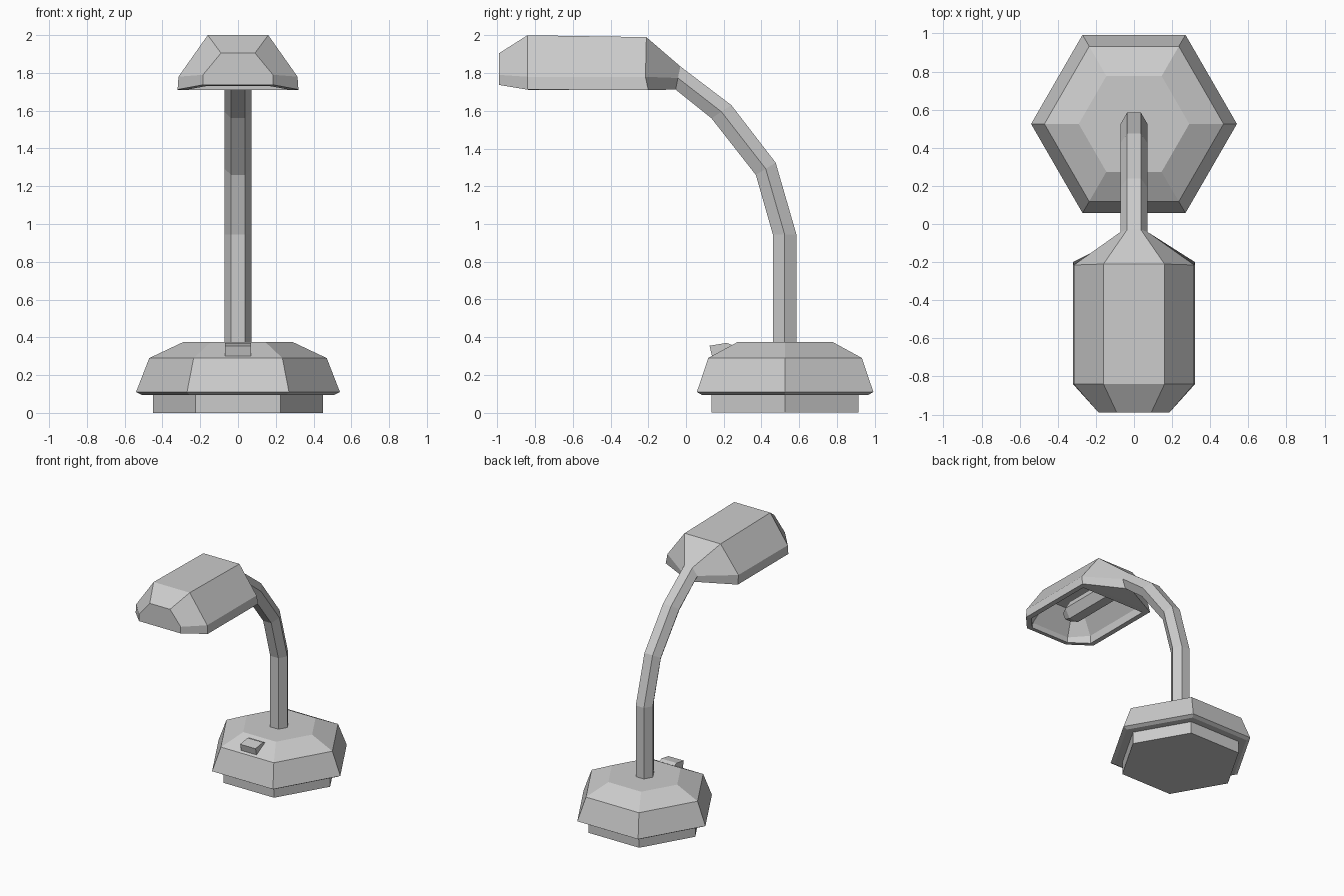
import bpy, bmesh
from math import cos, sin, pi

if "Cube" in bpy.data.objects:
    bpy.data.objects.remove(bpy.data.objects["Cube"])


def ring(*pairs):
    """Mirrored section: (half width, y, z) from top to bottom, then back up."""
    return [(w, y, z) for w, y, z in pairs] + [(-w, y, z) for w, y, z in reversed(pairs)]


def hexagon(r, cx, cy, cz, flat=True):
    """Hexagon in the XY plane (flat) or in the XZ plane."""
    pts = [(r * cos(i * pi / 3), r * sin(i * pi / 3)) for i in range(6)]
    return [(cx + a, cy + b, cz) if flat else (cx + a, cy, cz + b) for a, b in pts]


def loft(rings):
    bm = bmesh.new()
    vs = [[bm.verts.new(p) for p in r] for r in rings]
    n = len(vs[0])
    for a, b in zip(vs, vs[1:]):
        for i in range(n):
            j = (i + 1) % n
            bm.faces.new((a[i], a[j], b[j], b[i]))
    bm.faces.new(vs[0])
    bm.faces.new(vs[-1])
    bmesh.ops.recalc_face_normals(bm, faces=bm.faces)
    return bm, vs


def finish(name, bm):
    mesh = bpy.data.meshes.new(name)
    bm.to_mesh(mesh)
    bm.free()
    ob = bpy.data.objects.new(name, mesh)
    bpy.context.collection.objects.link(ob)
    return ob


# Hexagonal base with recessed foot
BASE = [(.45, 0), (.45, .095), (.51, .095), (.54, .11), (.47, .29), (.29, .375)]
finish("base", loft([hexagon(r, 0, .525, z) for r, z in BASE])[0])

# Bent hexagonal stem: outer and inner edge of each section in (y, z)
STEM = [((.585, .35), (.46, .35)), ((.585, .945), (.46, .945)),
        ((.475, 1.325), (.37, 1.26)), ((.24, 1.63), (.135, 1.56)),
        ((-.03, 1.835), (-.055, 1.712))]
stem_rings = [ring((.036, *o), (.072, (o[0] + i[0]) / 2, (o[1] + i[1]) / 2), (.036, *i))
              for o, i in STEM]
finish("stem", loft(stem_rings)[0])

# Lamp shade flaring out of the stem end
bm, vs = loft([
    stem_rings[-1],
    ring((.16, -.21, 1.99), (.315, -.215, 1.78), (.32, -.20, 1.71)),
    ring((.16, -.84, 2.0), (.315, -.84, 1.78), (.32, -.84, 1.712)),
    ring((.09, -.99, 1.905), (.185, -.99, 1.79), (.185, -.99, 1.737)),
])
# Hollow underside: rim, short vertical lip, sloping reflector
under = {v for r in vs[1:] for v in r[2:4]}
opening = [f for f in bm.faces if all(v in under for v in f.verts)]
for inset, height in ((.04, None), (.004, 1.77), (.11, 1.93)):
    bmesh.ops.inset_region(bm, faces=opening, thickness=inset, use_even_offset=True)
    if height:
        for v in {v for f in opening for v in f.verts}:
            v.co.z = height
finish("shade", bm)

# Light tube inside the shade
finish("bulb", loft([hexagon(r, 0, y, 1.805, False)
                     for r, y in ((.08, -.2), (.08, -.68), (.045, -.75))])[0])

# Rocker switch on the front slope of the base
SWITCH = [(.14, .29), (.125, .355), (.215, .37), (.255, .355), (.25, .33)]
finish("switch", loft([[(x, y, z) for y, z in SWITCH] for x in (-.068, .068)])[0])
